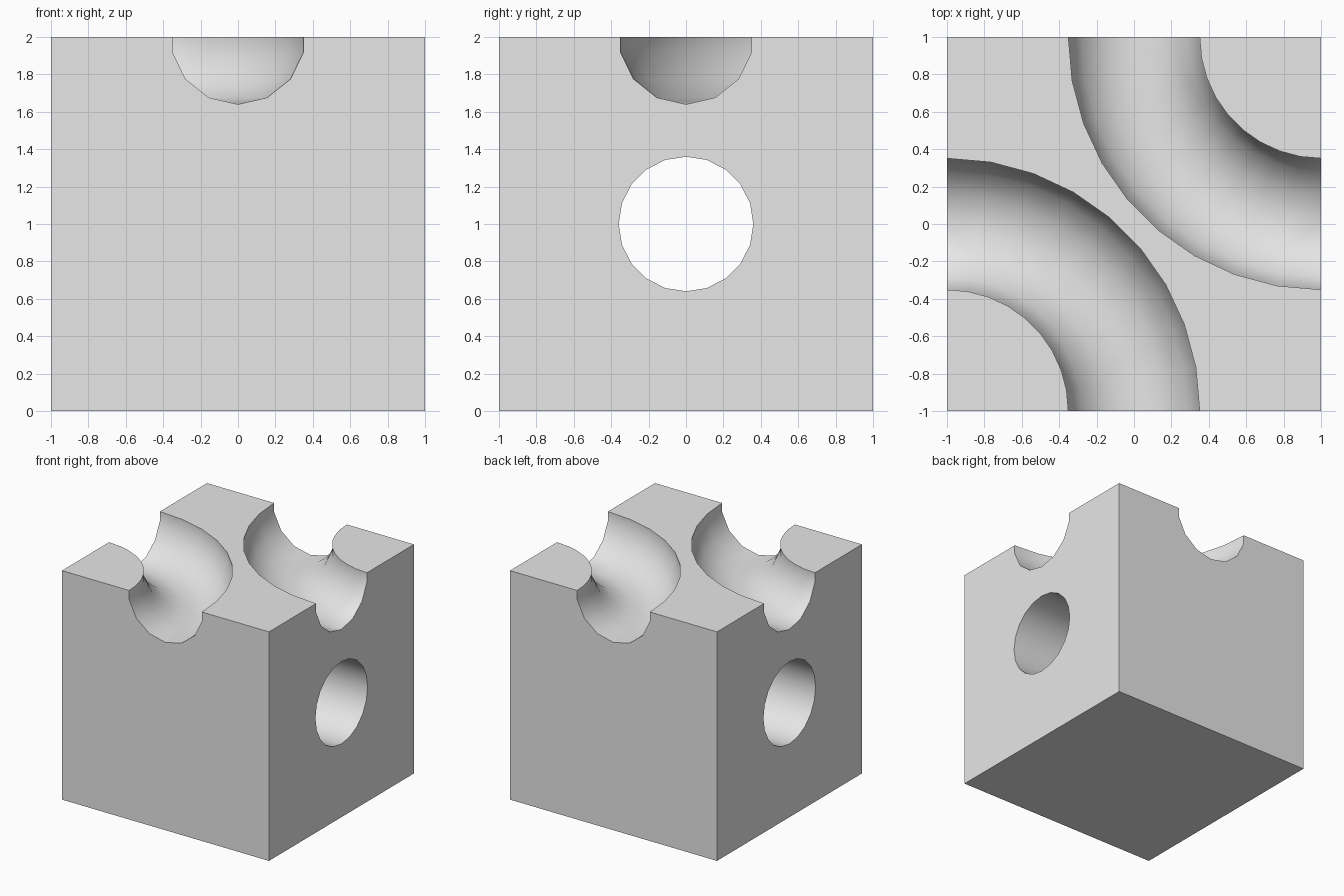
import bpy
import bmesh
from math import cos, sin, pi, radians
from mathutils import Matrix, Vector

default = bpy.data.objects.get("Cube")
if default:
    bpy.data.objects.remove(default, do_unlink=True)

BORE = 0.36  # radius of the hole and of both grooves


def make_object(name, bm):
    bmesh.ops.recalc_face_normals(bm, faces=bm.faces)
    mesh = bpy.data.meshes.new(name)
    bm.to_mesh(mesh)
    bm.free()
    obj = bpy.data.objects.new(name, mesh)
    bpy.context.collection.objects.link(obj)
    return obj


def groove_cutter(name, corner, start):
    """Round profile swept around a vertical axis at a corner of the block."""
    bm = bmesh.new()
    sides = 14
    out = Vector((cos(start), sin(start), 0))
    ring = []
    for i in range(sides):
        a = 2 * pi * i / sides
        ring.append(bm.verts.new(corner + out * (1 + BORE * sin(a)) - Vector((0, 0, BORE * cos(a)))))
    edges = [bm.edges.new((ring[i], ring[(i + 1) % sides])) for i in range(sides)]
    end = bmesh.ops.spin(bm, geom=ring + edges, cent=corner, axis=(0, 0, 1),
                         angle=radians(110), steps=11)["geom_last"]
    bm.faces.new(ring)
    bm.faces.new([v for v in end if isinstance(v, bmesh.types.BMVert)])
    return make_object(name, bm)


# Block
bm = bmesh.new()
bmesh.ops.create_cube(bm, size=2, matrix=Matrix.Translation((0, 0, 1)))
block = make_object("marble_run_block", bm)

# Straight hole from side to side
bm = bmesh.new()
bmesh.ops.create_cone(bm, cap_ends=True, segments=20, radius1=BORE, radius2=BORE, depth=3,
                      matrix=Matrix.Translation((0, 0, 1)) @ Matrix.Rotation(pi / 2, 4, "Y"))
cutters = [make_object("hole_cutter", bm)]

# Two curved grooves around opposite top corners
cutters.append(groove_cutter("front_groove_cutter", Vector((-1, -1, 2)), radians(-10)))
cutters.append(groove_cutter("back_groove_cutter", Vector((1, 1, 2)), radians(170)))

# Cut the block, then discard the cutters
bpy.ops.object.select_all(action="DESELECT")
bpy.context.view_layer.objects.active = block
block.select_set(True)
for cutter in cutters:
    cutter.hide_render = True
    cut = block.modifiers.new(cutter.name, "BOOLEAN")
    cut.operation = "DIFFERENCE"
    cut.solver = "EXACT"
    cut.object = cutter
    bpy.ops.object.modifier_apply(modifier=cut.name)
    bpy.data.objects.remove(cutter, do_unlink=True)

# Plain grey finish, smooth in the channels and sharp at the rims
grey = bpy.data.materials.new("light_grey")
grey.use_nodes = True
colour = (0.8, 0.8, 0.8, 1)
grey.diffuse_color = colour
grey.node_tree.nodes["Principled BSDF"].inputs["Base Color"].default_value = colour
block.data.materials.clear()
block.data.materials.append(grey)
bpy.ops.object.shade_smooth_by_angle(angle=radians(35))
